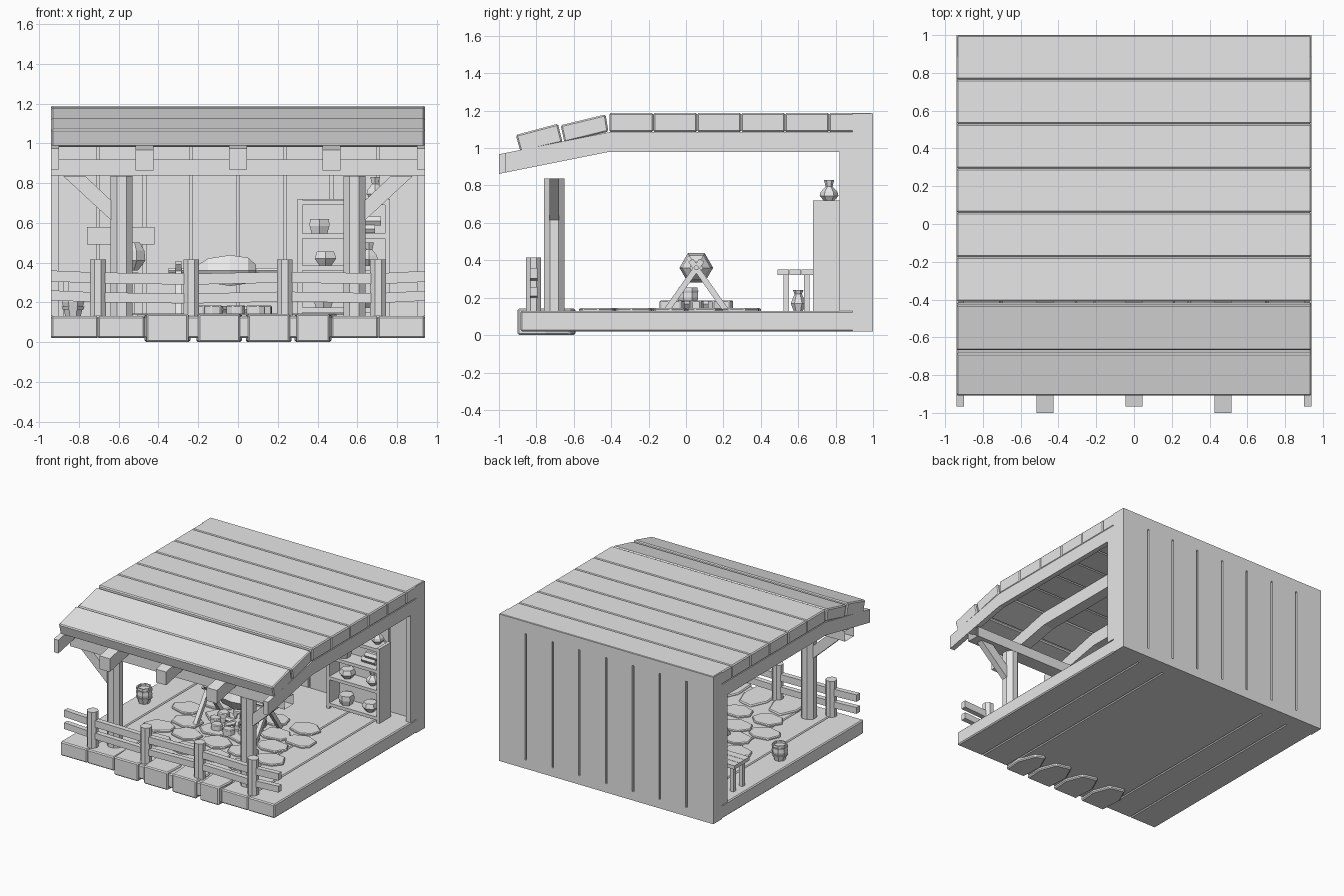
import bpy, bmesh, math, random
from mathutils import Vector, Matrix

random.seed(4)
if "Cube" in bpy.data.objects:
    bpy.data.objects.remove(bpy.data.objects["Cube"])

grey = bpy.data.materials.new("plain_grey")
grey.use_nodes = True
grey.diffuse_color = (0.8, 0.8, 0.8, 1)
grey.node_tree.nodes["Principled BSDF"].inputs["Base Color"].default_value = (0.8, 0.8, 0.8, 1)


def finish(name, bm, bevel=0):
    bmesh.ops.recalc_face_normals(bm, faces=bm.faces)
    mesh = bpy.data.meshes.new(name)
    bm.to_mesh(mesh)
    bm.free()
    mesh.materials.append(grey)
    ob = bpy.data.objects.new(name, mesh)
    bpy.context.collection.objects.link(ob)
    if bevel:
        mod = ob.modifiers.new("edge", "BEVEL")
        mod.width, mod.segments = bevel, 1
    return ob


def box(name, x0, x1, y0, y1, z0, z1, bevel=0):
    bm = bmesh.new()
    bmesh.ops.create_cube(bm, size=1)
    for v in bm.verts:
        v.co = ((x0 + x1) / 2 + v.co.x * (x1 - x0),
                (y0 + y1) / 2 + v.co.y * (y1 - y0),
                (z0 + z1) / 2 + v.co.z * (z1 - z0))
    return finish(name, bm, bevel)


def prism(name, pts, axis, a, b, bevel=0):
    """Extrude a flat outline along an axis from a to b."""
    def place(p, d):
        c = list(p)
        c.insert("xyz".index(axis), d)
        return c
    bm = bmesh.new()
    face = bm.faces.new([bm.verts.new(place(p, a)) for p in pts])
    ext = bmesh.ops.extrude_face_region(bm, geom=[face])
    shift = Vector(place((0, 0), b - a))
    bmesh.ops.translate(bm, vec=shift, verts=[v for v in ext["geom"] if isinstance(v, bmesh.types.BMVert)])
    return finish(name, bm, bevel)


def lathe(name, profile, centre, sides=8, lying=False):
    """Low-poly turned shape from (radius, height) pairs."""
    bm = bmesh.new()
    rings = []
    for r, h in profile:
        rings.append([bm.verts.new((r * math.cos((i + .5) * math.tau / sides),
                                    r * math.sin((i + .5) * math.tau / sides), h)) for i in range(sides)])
    for low, high in zip(rings, rings[1:]):
        for i in range(sides):
            j = (i + 1) % sides
            bm.faces.new((low[i], low[j], high[j], high[i]))
    bm.faces.new(rings[0])
    bm.faces.new(rings[-1])
    if lying:
        bm.transform(Matrix.Rotation(math.pi / 2, 4, "Y"))
    bm.transform(Matrix.Translation(centre))
    return finish(name, bm)


def stick(name, p, q, r, sides=4):
    p, q = Vector(p), Vector(q)
    bm = bmesh.new()
    bmesh.ops.create_cone(bm, cap_ends=True, segments=sides, radius1=r, radius2=r, depth=(q - p).length)
    turn = (q - p).to_track_quat("Z", "Y").to_matrix().to_4x4()
    bm.transform(Matrix.Translation((p + q) / 2) @ turn @ Matrix.Rotation(math.pi / sides, 4, "Z"))
    return finish(name, bm)


def stone(name, x, y, rx, ry, z0, z1, sides=7):
    start = random.random()
    pts = []
    for i in range(sides):
        a = (i + start + random.uniform(-.2, .2)) * math.tau / sides
        pts.append((x + rx * math.cos(a), y + ry * math.sin(a)))
    return prism(name, pts, "z", z0, z1, .006)


W, P, F = .94, .235, .13      # half width, plank width, floor top

# Floor: central slab and two planks on each side
box("floor_centre", -2 * P, 2 * P, -.885, .9, .02, F, .008)
for s in (-1, 1):
    for k in (2, 3):
        a, b = sorted((s * k * P, s * (k + 1) * P))
        box("floor_plank", a, b, -.885, .9, .02, F, .008)

# Back wall: grooved planks between a top and a bottom band
box("wall_core", -W, W, .905, .985, .05, 1.15)
box("wall_bottom_band", -W, W, .89, 1, .02, .09)
box("wall_top_band", -W, W, .89, 1, 1.09, 1.185)
for i in range(8):
    x = -W + i * P
    box("wall_plank", x + (.007 if i else 0), x + P - (.007 if i < 7 else 0), .89, 1, .09, 1.09)

# Roof: flat planks, then two tilted ones at the eaves
for i in range(6):
    box("roof_plank", -W, W, -.41 + i * P, -.41 + (i + 1) * P, 1.085, 1.187, .008)
prism("eaves_plank_upper", [(-.67, 1.122), (-.43, 1.18), (-.415, 1.088), (-.65, 1.03)], "x", -W, W, .008)
prism("eaves_plank_lower", [(-.91, 1.07), (-.685, 1.13), (-.66, 1.03), (-.885, .98)], "x", -W, W, .008)

# Bent rafters and the wall posts below them
for x, half, front in ((-.92, .02, -.965), (-.47, .045, -1), (0, .045, -.965), (.47, .045, -1), (.92, .02, -.965)):
    drop = (front + .41) * .2
    prism("rafter", [(.89, 1.085), (-.41, 1.085), (front, 1.085 + drop), (front, .98 + drop), (-.41, .98), (.89, .98)],
          "x", x - half, x + half)
    if abs(x) > .9:
        box("wall_post", x - half, x + half, .82, .89, F, .98)

# Front crossbeam, an open sleeve
bm = bmesh.new()
bmesh.ops.create_cube(bm, size=1, matrix=Matrix.LocRotScale((0, -.705, .878), None, (2 * W, .11, .08)))
bmesh.ops.delete(bm, geom=[f for f in bm.faces if abs(f.normal.x) > .9], context="FACES")
finish("crossbeam", bm)

# Front posts with braces
for s in (-1, 1):
    lathe("front_post", [(.06, F), (.06, .836)], (s * .585, -.705, 0))
    prism("brace", [(s * .88, .836), (s * .77, .836), (s * .625, .70), (s * .625, .60)], "y", -.73, -.68)

# Fence
for i in range(4):
    lathe("fence_post", [(.043, F), (.043, .415)], (-.705 + i * .47, -.815, 0))
for z, h in ((.2, .05), (.295, .055)):
    xs = [-W, -.705, -.235, .235, .705, W]
    mids = [z + d for d in (.01, .0, -.006, .004, -.004, .008)]
    outline = list(zip(xs, mids)) + [(x, m + h) for x, m in reversed(list(zip(xs, mids)))]
    prism("fence_rail", outline, "y", -.835, -.795)

# Threshold stones
for a, b in ((-.47, -.24), (-.21, .02), (.04, .27), (.285, .47)):
    prism("threshold_stone", [(a + .01, -.9), (b - .01, -.9), (b, -.75), (b - .05, -.62), (a + .06, -.59), (a, -.72)],
          "z", 0, .142, .008)

# Paving stones
for row in range(5):
    for col in range(4 + row % 2):
        x = (col - (3 + row % 2) / 2) * .25 + random.uniform(-.02, .02)
        stone("paving_stone", x, -.46 + row * .19 + random.uniform(-.02, .02), .125, .1, F - .01, F + .014)

# Fire ring and logs
for i in range(9):
    a = i * math.tau / 9
    stone("fire_ring_stone", -.04 + .17 * math.cos(a), .055 + .16 * math.sin(a), .05, .042, F, F + .055, 6)
for i in range(3):
    a = i * math.pi / 3
    d = Vector((math.cos(a), math.sin(a), 0)) * .1
    c = Vector((-.04, .055, .165))
    stick("fire_log", c - d, c + d, .02, 6)

# Spit with roast and crossed supports
stick("spit_rod", (-.35, .055, .36), (.26, .055, .36), .014, 6)
lathe("roast", [(.035, -.16), (.07, -.11), (.09, 0), (.075, .09), (.035, .13)], (-.04, .055, .36), 6, True)
for x in (-.3, .22):
    for s in (-1, 1):
        stick("spit_leg", (x, .055 + s * .16, F), (x, .055 - s * .03, .40), .022)

# Bucket
lathe("bucket", [(.042, F), (.06, .2), (.055, .255), (.045, .255), (.035, .16)], (-.83, .01, 0))
for z in (.165, .225):
    lathe("bucket_hoop", [(.058, z), (.062, z + .014)], (-.83, .01, 0))

# Work table
for i in range(3):
    box("table_board", -.9, -.5, .49 + i * .064, .551 + i * .064, .32, .35)
for x in (-.88, -.55):
    for y in (.52, .63):
        box("table_leg", x, x + .03, y, y + .03, F, .32)
lathe("table_jar", [(.025, F), (.04, .17), (.02, .22), (.028, .24)], (-.7, .6, 0), 6)

# Wall rack with a hanging pot
box("wall_rack", -.76, -.42, .84, .89, .49, .58)
lathe("hanging_pot", [(.04, .36), (.08, .41), (.075, .46), (.05, .5)], (-.54, .79, 0))

# Shelf unit
for x in (.3, .74):
    box("shelf_side", x, x + .025, .68, .82, F, .72)
box("shelf_back", .3, .765, .81, .825, F, .72)
for z in (.15, .36, .52, .69):
    box("shelf_board", .32, .745, .68, .82, z, z + .025)

# Pottery and rolls on the shelves
vase = [(.025, 0), (.05, .03), (.045, .05), (.018, .08), (.028, .115)]
bowl = [(.035, 0), (.062, .035), (.05, .07)]
tub = [(.045, 0), (.058, .04), (.055, .075)]
for kind, x, z in ((vase, .69, .715), (tub, .41, .545), (bowl, .44, .385), (vase, .66, .385),
                   (tub, .43, .175), (bowl, .64, .175)):
    lathe("shelf_pot", [(r, z + h) for r, h in kind], (x, .765 if z > .7 else .745, 0), 6)
for x, z in ((.63, .57), (.66, .61)):
    stick("cloth_roll", (x - .06, .75, z), (x + .06, .75, z), .026, 6)
